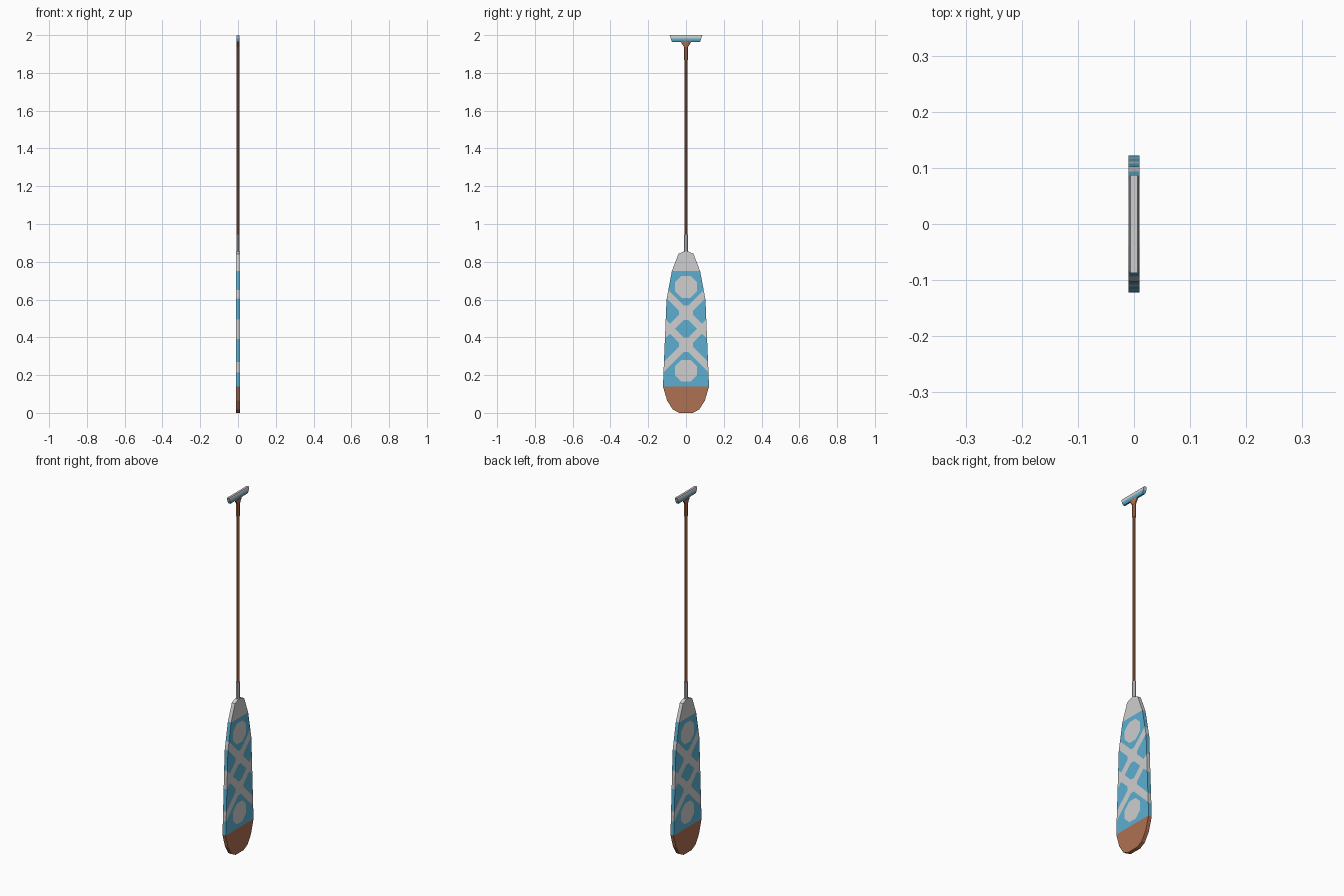
import bpy, bmesh, math
from mathutils import Vector

if "Cube" in bpy.data.objects:
    bpy.data.objects.remove(bpy.data.objects["Cube"])


def material(name, rgb):
    m = bpy.data.materials.new(name)
    m.diffuse_color = (*rgb, 1)
    m.use_nodes = True
    m.node_tree.nodes["Principled BSDF"].inputs["Base Color"].default_value = m.diffuse_color
    return m


GREY = material("light grey paint", (0.62, 0.62, 0.62))
BLUE = material("sky blue paint", (0.11, 0.43, 0.63))
BROWN = material("brown wood", (0.43, 0.16, 0.085))


def finish(name, bm, mats, rule=None):
    bmesh.ops.recalc_face_normals(bm, faces=bm.faces)
    if rule:
        for f in bm.faces:
            f.material_index = rule(f.calc_center_median())
    me = bpy.data.meshes.new(name)
    bm.to_mesh(me)
    bm.free()
    for m in mats:
        me.materials.append(m)
    ob = bpy.data.objects.new(name, me)
    bpy.context.collection.objects.link(ob)
    return ob


def cut(bm, co, no):
    geom = bm.verts[:] + bm.edges[:] + bm.faces[:]
    bmesh.ops.bisect_plane(bm, geom=geom, dist=1e-5, plane_co=co, plane_no=no)


def loft(name, rings, mats, sides=8):
    """Stack of elliptical rings (z, half x, half y)."""
    bm = bmesh.new()
    k = 1 / math.cos(math.pi / sides)
    loops = []
    for z, rx, ry in rings:
        loops.append([bm.verts.new((rx * k * math.cos(a), ry * k * math.sin(a), z))
                      for a in ((i + 0.5) * 2 * math.pi / sides for i in range(sides))])
    for a, b in zip(loops, loops[1:]):
        for i in range(sides):
            j = (i + 1) % sides
            bm.faces.new((a[i], a[j], b[j], b[i]))
    bm.faces.new(loops[0])
    bm.faces.new(loops[-1])
    return finish(name, bm, mats)


# Blade: flat slab from a mirrored half outline (y, z)
half = [(0.035, 0.0), (0.07, 0.018), (0.1, 0.065), (0.122, 0.14), (0.103, 0.6),
        (0.075, 0.75), (0.04, 0.842), (0.012, 0.855)]
outline = half + [(-y, z) for y, z in reversed(half)]
T = 0.01
bm = bmesh.new()
face = bm.faces.new([bm.verts.new((-T, y, z)) for y, z in outline])
ext = bmesh.ops.extrude_face_region(bm, geom=[face])
bmesh.ops.translate(bm, vec=(2 * T, 0, 0),
                    verts=[v for v in ext["geom"] if isinstance(v, bmesh.types.BMVert)])

# Painted pattern: cut along band, knot and octagon borders, then colour by rule
MID, TIP, TOP = 0.445, 0.14, 0.75
CROSS, BAND = 0.085, 0.026
KNOT_Y, KNOT_Z = 0.036, 0.038
DISC, R = 0.222, 0.058
for z in (TIP, TOP):
    cut(bm, (0, 0, z), (0, 0, 1))
for s in (-1, 1):
    cut(bm, (0, s * KNOT_Y, 0), (0, 1, 0))
    for e in (-1, 1):
        cut(bm, (0, 0, MID + s * CROSS + e * KNOT_Z), (0, 0, 1))
        for d in (-1, 1):
            cut(bm, (0, 0, MID + s * CROSS + e * BAND), (0, d, 1))
    for i in range(8):
        n = Vector((0, math.cos(i * math.pi / 4), math.sin(i * math.pi / 4)))
        cut(bm, Vector((0, 0, MID + s * DISC)) + n * R, n)


def blade_colour(c):
    if c.z < TIP:
        return 2
    if c.z > TOP:
        return 0
    y, dz = abs(c.y), abs(c.z - MID)
    q = math.sqrt(0.5)
    disc = max(y, abs(dz - DISC), (y + abs(dz - DISC)) * q) < R
    band = min(abs(dz - CROSS - y), abs(dz - CROSS + y), abs(dz + CROSS - y)) < BAND
    knot = y < KNOT_Y and abs(dz - CROSS) < KNOT_Z
    return 0 if disc or band or knot else 1


finish("blade", bm, [GREY, BLUE, BROWN], blade_colour)

# Shaft with socket below and collar flaring to the grip above
loft("blade_socket", [(0.84, 0.009, 0.012), (0.945, 0.009, 0.011)], [GREY])
loft("shaft", [(0.93, 0.0075, 0.008), (1.39, 0.0075, 0.008), (1.89, 0.0075, 0.008)], [BROWN])
loft("collar", [(1.868, 0.009, 0.011), (1.938, 0.009, 0.011), (1.967, 0.009, 0.03)], [BROWN])

# Grip: bevelled bar along y with slanted ends, blue below and grey above
Z0, Z1, SPLIT = 1.964, 2.0, 1.982
section = [(0.005, Z0), (0.009, Z0 + 0.008), (0.009, Z1 - 0.008), (0.006, Z1)]
section += [(-x, z) for x, z in reversed(section)]
bm = bmesh.new()
ends = []
for s in (-1, 1):
    ends.append([bm.verts.new((x, s * (0.075 + 0.012 * (z - Z0) / (Z1 - Z0)), z))
                 for x, z in section])
    bm.faces.new(ends[-1])
for i in range(8):
    j = (i + 1) % 8
    bm.faces.new((ends[0][i], ends[0][j], ends[1][j], ends[1][i]))
cut(bm, (0, 0, SPLIT), (0, 0, 1))
finish("grip", bm, [GREY, BLUE], lambda c: 0 if c.z > SPLIT else 1)
